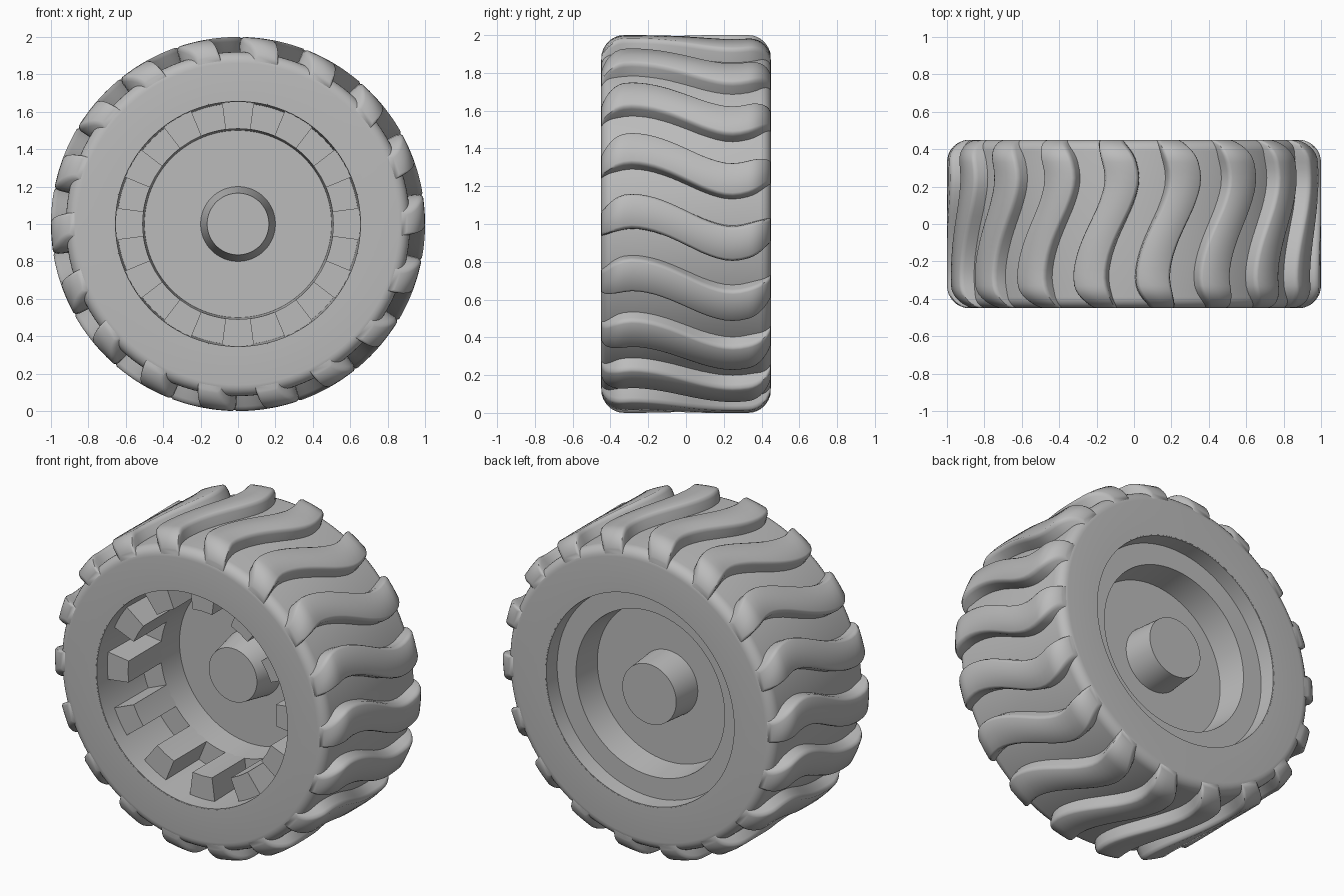
import bpy
import bmesh
from math import sin, cos, pi, radians, sqrt

cube = bpy.data.objects.get("Cube")
if cube:
    bpy.data.objects.remove(cube, do_unlink=True)

grey = bpy.data.materials.new("plain grey")
grey.use_nodes = True
grey.diffuse_color = (0.5, 0.5, 0.5, 1)
grey.node_tree.nodes["Principled BSDF"].inputs["Base Color"].default_value = (0.5, 0.5, 0.5, 1)


def polar(r, angle, y):
    """Point on the wheel, whose axle runs along y at z = 1."""
    return (r * cos(angle), y, 1 + r * sin(angle))


def finish(bm, name, sharp=30):
    bmesh.ops.remove_doubles(bm, verts=bm.verts, dist=1e-5)
    bmesh.ops.recalc_face_normals(bm, faces=bm.faces)
    mesh = bpy.data.meshes.new(name)
    bm.to_mesh(mesh)
    bm.free()
    mesh.materials.append(grey)
    obj = bpy.data.objects.new(name, mesh)
    bpy.context.collection.objects.link(obj)
    bpy.ops.object.select_all(action='DESELECT')
    obj.select_set(True)
    bpy.context.view_layer.objects.active = obj
    bpy.ops.object.shade_smooth_by_angle(angle=radians(sharp))
    return obj


def lathe(name, profile, closed=True, steps=96):
    """Revolve a list of (radius, y) points around the axle."""
    bm = bmesh.new()
    rings = []
    for r, y in profile:
        if r == 0:
            rings.append([bm.verts.new(polar(0, 0, y))] * steps)
        else:
            rings.append([bm.verts.new(polar(r, 2 * pi * i / steps, y)) for i in range(steps)])
    pairs = list(zip(rings, rings[1:]))
    if closed:
        pairs.append((rings[-1], rings[0]))
    for a, b in pairs:
        for i in range(steps):
            j = (i + 1) % steps
            corners = list(dict.fromkeys((a[i], a[j], b[j], b[i])))
            if len(corners) > 2:
                bm.faces.new(corners)
    return finish(bm, name)


# Tyre body with rounded shoulders
shoulder = [(0.86 + 0.06 * sin(t * pi / 12), 0.39 + 0.06 * cos(t * pi / 12)) for t in range(7)]
tyre = [(0.66, -0.45)] + [(r, -y) for r, y in shoulder]
tyre += shoulder[::-1] + [(0.65, 0.45)]
lathe("tyre_body", tyre)

# Rim: stepped front cavity, thin web, shallow stepped back
front = [(0.7, -0.449), (0.655, -0.449), (0.645, -0.03), (0.51, -0.03), (0.5, 0.14)]
back = [(0.49, 0.17), (0.51, 0.35), (0.64, 0.35), (0.645, 0.449), (0.7, 0.449)]
hub_front = [(0.2, 0.14), (0.165, -0.05), (0, -0.05)]
hub_back = [(0, 0.36), (0.185, 0.36), (0.2, 0.17)]
lathe("rim_and_hub", front + hub_front + hub_back + back)

# Teeth around the front cavity
bm = bmesh.new()
for k in range(12):
    mid, half = radians(30 * k), radians(7.5)
    loops = []
    for y in (-0.35, -0.02):
        outline = [polar(0.51, mid + half * f, y) for f in (-1, 0, 1)]
        outline += [polar(0.67, mid + half * f, y) for f in (1, 0, -1)]
        loops.append([bm.verts.new(p) for p in outline])
    a, b = loops
    bm.faces.new(a)
    bm.faces.new(b[::-1])
    for i in range(6):
        j = (i + 1) % 6
        bm.faces.new((a[i], b[i], b[j], a[j]))
finish(bm, "rim_teeth")

# Centre line of a tread lug: (y, angle in degrees)
PATH = [(-0.45, 1), (-0.38, 3.7), (-0.3, 5), (-0.2, 4.4), (-0.1, 2.5), (0, -0.2),
        (0.1, -3), (0.2, -4.9), (0.28, -5), (0.37, -3.5), (0.45, -1)]


def sway(y):
    """Smooth interpolation of the lug centre line."""
    n = len(PATH) - 1
    i = max(k for k in range(n) if PATH[k][0] <= y or k == 0)
    (y0, a0), (y1, a1) = PATH[i], PATH[i + 1]

    def slope(k):
        lo, hi = PATH[max(k - 1, 0)], PATH[min(k + 1, n)]
        return (hi[1] - lo[1]) / (hi[0] - lo[0])

    h = y1 - y0
    t = (y - y0) / h
    return (a0 * (1 + 2 * t) * (1 - t) ** 2 + a1 * t * t * (3 - 2 * t)
            + h * t * (1 - t) * (slope(i) * (1 - t) - slope(i + 1) * t))


# Stations across the width, denser on the rounded ends
end = [0.33 + 0.118 * sin(t * pi / 16) for t in range(9)]
stations = [-y for y in end[::-1]] + [0.33 * k / 8 for k in range(-7, 8)] + end

# Wavy tread lugs with softened top edges
bm = bmesh.new()
for k in range(18):
    rows = []
    for y in stations:
        over = max(abs(y) - 0.33, 0)
        top = 0.88 + sqrt(0.12 ** 2 - over ** 2)
        half = 5.2 - 1.5 * (over / 0.12) ** 2
        side = [(half + 0.7, 0.85), (half + 0.2, top - 0.025),
                (half - 0.2, top - 0.008), (half - 0.9, top)]
        section = [(-a, r) for a, r in side] + [(0, top)] + side[::-1]
        mid = 20 * k - 1 + sway(y)
        rows.append([bm.verts.new(polar(r, radians(mid + a), y)) for a, r in section])
    for a, b in zip(rows, rows[1:]):
        for i in range(len(a)):
            j = (i + 1) % len(a)
            bm.faces.new((a[i], a[j], b[j], b[i]))
    bm.faces.new(rows[0])
    bm.faces.new(rows[-1][::-1])
finish(bm, "tread_lugs", 40)
